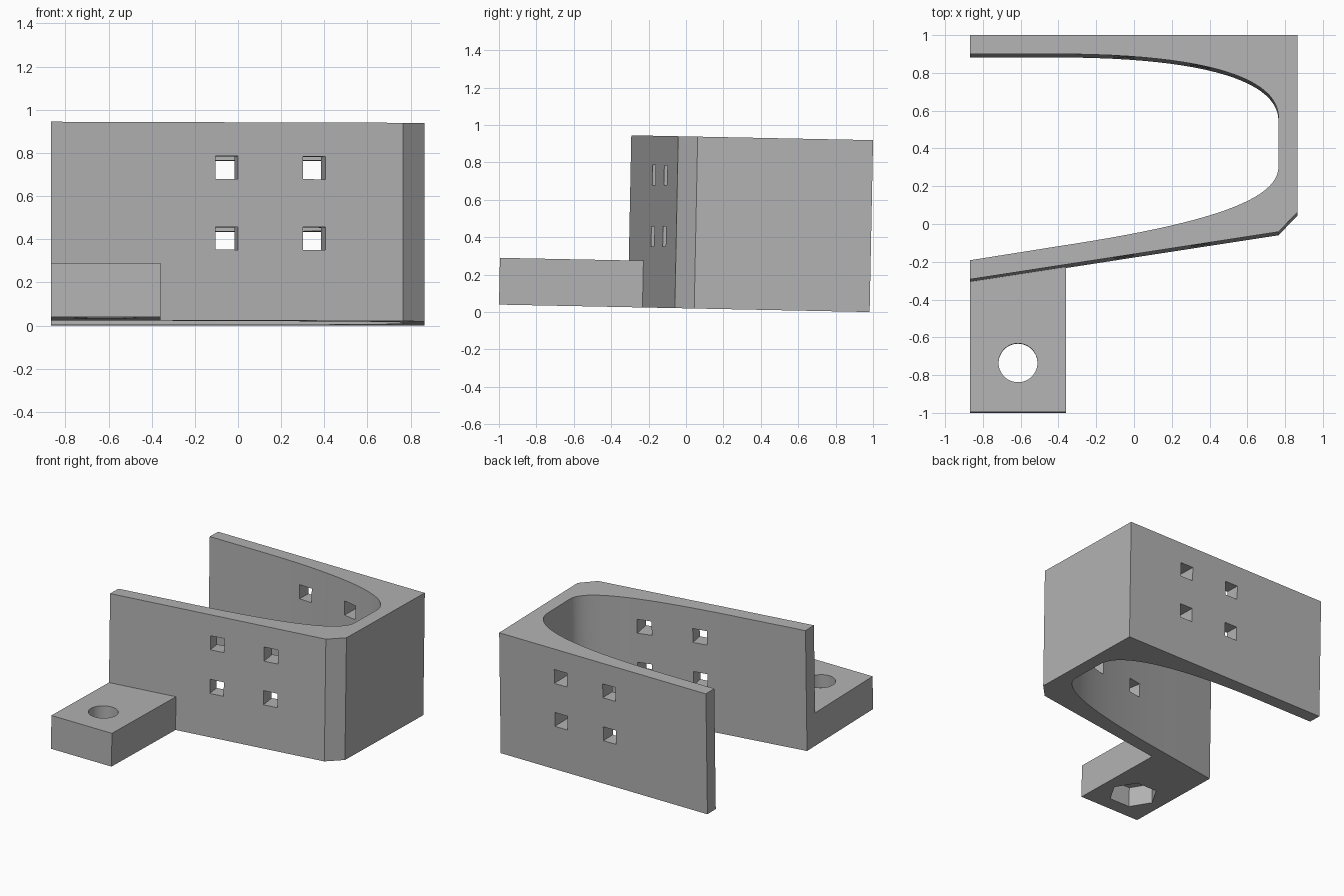
import bpy, bmesh, math
from mathutils import Matrix, Vector
from mathutils.geometry import interpolate_bezier

default = bpy.data.objects.get("Cube")
if default:
    bpy.data.objects.remove(default, do_unlink=True)

grey = bpy.data.materials.new("matte grey")
grey.use_nodes = True
COLOUR = (0.45, 0.45, 0.45, 1)
grey.diffuse_color = COLOUR
grey.node_tree.nodes["Principled BSDF"].inputs["Base Color"].default_value = COLOUR

LEFT, RIGHT, BACK, HEIGHT = -0.867, 0.865, 0.982, 0.919
SLOPE = 0.154          # slant of the front wall
# the whole bracket leans slightly towards the back
LEAN = Matrix.Translation((0, 0, 0.0196)) @ Matrix.Rotation(-0.02, 4, 'X')


def front_y(x):
    return -0.311 + (x - LEFT) * SLOPE


def prism(name, outline, z0, z1, place=LEAN):
    """Extrude a flat outline from z0 to z1."""
    bm = bmesh.new()
    face = bm.faces.new([bm.verts.new((x, y, z0)) for x, y in outline])
    top = bmesh.ops.extrude_face_region(bm, geom=[face])["geom"]
    bmesh.ops.translate(bm, vec=(0, 0, z1 - z0),
                        verts=[v for v in top if isinstance(v, bmesh.types.BMVert)])
    bmesh.ops.recalc_face_normals(bm, faces=bm.faces)
    mesh = bpy.data.meshes.new(name)
    bm.to_mesh(mesh)
    bm.free()
    mesh.materials.append(grey)
    obj = bpy.data.objects.new(name, mesh)
    obj.matrix_world = place
    bpy.context.collection.objects.link(obj)
    return obj


def ring(x, y, radius, sides):
    return [(x + radius * math.cos(math.tau * i / sides),
             y + radius * math.sin(math.tau * i / sides)) for i in range(sides)]


def cut(target, cutter):
    cutter.hide_render = True
    cutter.hide_viewport = True
    mod = target.modifiers.new("cut " + cutter.name, 'BOOLEAN')
    mod.operation = 'DIFFERENCE'
    mod.solver = 'EXACT'
    mod.object = cutter


def bezier(*points):
    return [tuple(p[:2]) for p in interpolate_bezier(*[Vector((x, y, 0)) for x, y in points], 25)]


# U-shaped wall with a rounded pocket
pocket = ([(LEFT, BACK - 0.1)]
          + bezier((-0.4, 0.882), (0.4, 0.88), (0.765, 0.75), (0.765, 0.545))
          + bezier((0.765, 0.285), (0.765, 0.11), (0.4, -0.015), (-0.4, -0.136))
          + [(LEFT, -0.21)])
outer = [(LEFT, front_y(LEFT)), (0.765, front_y(0.765)), (RIGHT, 0.044),
         (RIGHT, BACK), (LEFT, BACK)]
wall = prism("u_wall", pocket + outer, 0, HEIGHT)

# Square holes through the slanted front wall and the back wall
S = 0.053
for x in (-0.053, 0.353):
    for z in (0.381, 0.709):
        for side, y, turn in (("front", front_y(x), math.atan(SLOPE)), ("back", BACK, 0)):
            place = LEAN @ Matrix.Translation((x, y, z)) @ Matrix.Rotation(turn, 4, 'Z')
            reach = (-0.1, 0.2) if side == "front" else (-0.2, 0.1)
            box = [(-S, reach[0]), (S, reach[0]), (S, reach[1]), (-S, reach[1])]
            cut(wall, prism(side + "_hole_cutter", box, -S, S, place))

# Mounting tab with a bolt hole and a hexagonal nut recess beneath
TAB_X = -0.36
tab = prism("mounting_tab", [(LEFT, -1), (TAB_X, -1), (TAB_X, front_y(TAB_X)),
                             (LEFT, front_y(LEFT))], 0, 0.25)
cut(tab, prism("bolt_hole_cutter", ring(-0.614, -0.74, 0.103, 48), -0.1, 0.4))
cut(tab, prism("nut_recess_cutter", ring(-0.614, -0.74, 0.171, 6), -0.1, 0.15))

# Apply the cuts, drop the cutters and smooth the curved faces
bpy.context.view_layer.update()
graph = bpy.context.evaluated_depsgraph_get()
for part in (wall, tab):
    mesh = bpy.data.meshes.new_from_object(part.evaluated_get(graph))
    cutters = [m.object for m in part.modifiers]
    part.modifiers.clear()
    part.data = mesh
    for cutter in cutters:
        bpy.data.objects.remove(cutter, do_unlink=True)
bpy.ops.object.select_all(action='DESELECT')
for part in (wall, tab):
    part.select_set(True)
bpy.context.view_layer.objects.active = wall
bpy.ops.object.shade_smooth_by_angle(angle=math.radians(25))
